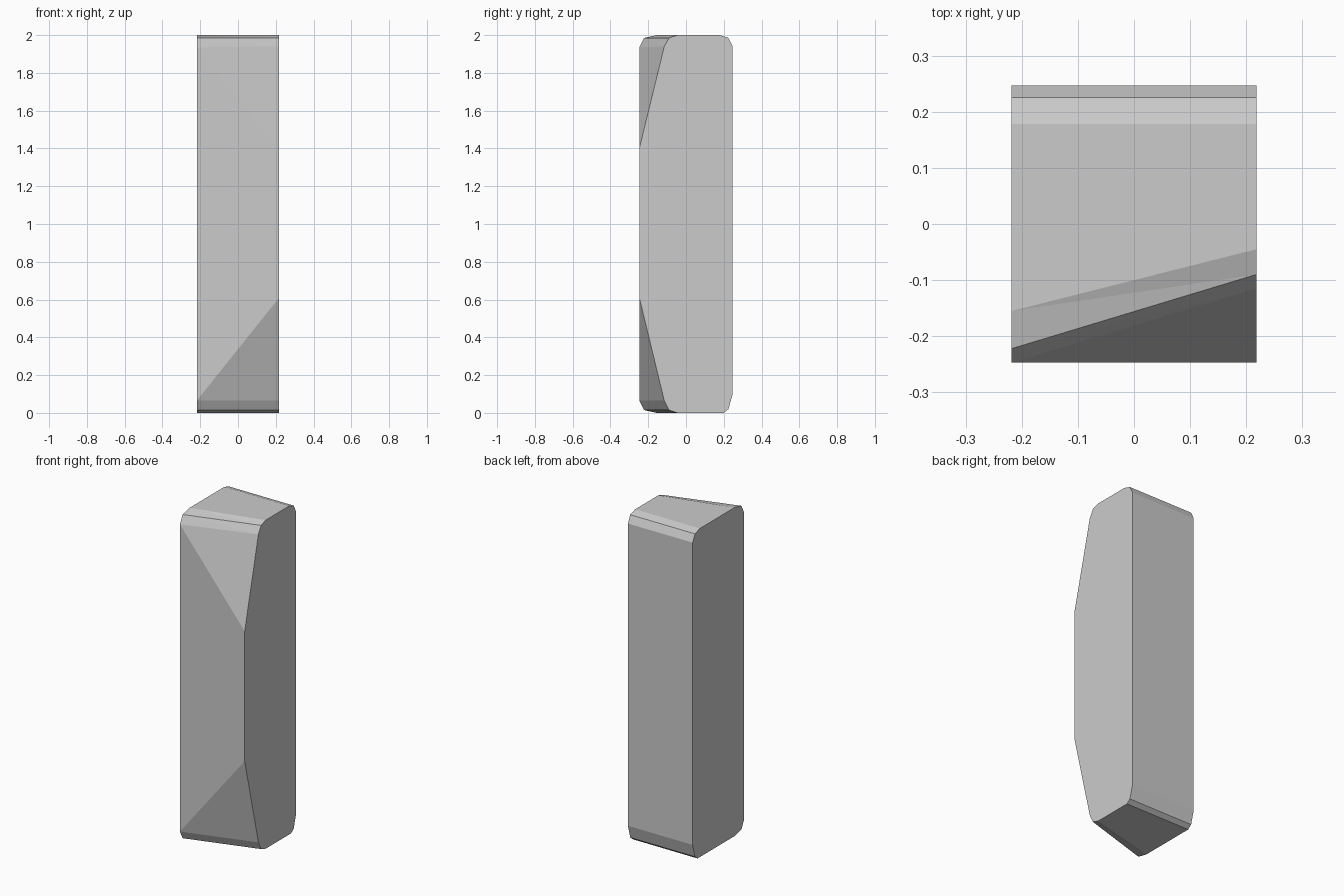
import bpy, bmesh

if "Cube" in bpy.data.objects:
    bpy.data.objects.remove(bpy.data.objects["Cube"])

grey = bpy.data.materials.new("plain grey")
grey.diffuse_color = (0.6, 0.6, 0.6, 1)
grey.use_nodes = True
grey.node_tree.nodes["Principled BSDF"].inputs["Base Color"].default_value = grey.diffuse_color

# Side profiles (y, z): shared back corners, then front corners per end
back = [(0.20, 0.0), (0.225, 0.02), (0.247, 0.10),
        (0.247, 1.94), (0.225, 1.985), (0.178, 2.0)]
left_front = [(-0.155, 2.0), (-0.222, 1.985), (-0.247, 1.94), (-0.247, 1.935),
              (-0.247, 0.07), (-0.247, 0.065), (-0.222, 0.015), (-0.155, 0.0)]
right_front = [(-0.045, 2.0), (-0.09, 1.985), (-0.115, 1.94), (-0.247, 1.40),
               (-0.247, 0.61), (-0.115, 0.065), (-0.09, 0.015), (-0.045, 0.0)]

bm = bmesh.new()
left = [bm.verts.new((-0.218, y, z)) for y, z in back + left_front]
right = [bm.verts.new((0.218, y, z)) for y, z in back + right_front]
bm.faces.new(left)
bm.faces.new(right)

# Skin between the two ends; the chamfer strips run out to the left edge
n = len(left)
for i in range(n):
    j = (i + 1) % n
    bm.faces.new((left[i], left[j], right[j], right[i]))
bmesh.ops.remove_doubles(bm, verts=bm.verts, dist=0.006)
bmesh.ops.triangulate(bm, faces=[f for f in bm.faces if len(f.verts) == 4])
bmesh.ops.recalc_face_normals(bm, faces=bm.faces)

mesh = bpy.data.meshes.new("chamfered_block")
bm.to_mesh(mesh)
bm.free()
mesh.materials.append(grey)
block = bpy.data.objects.new("chamfered_block", mesh)
bpy.context.collection.objects.link(block)
